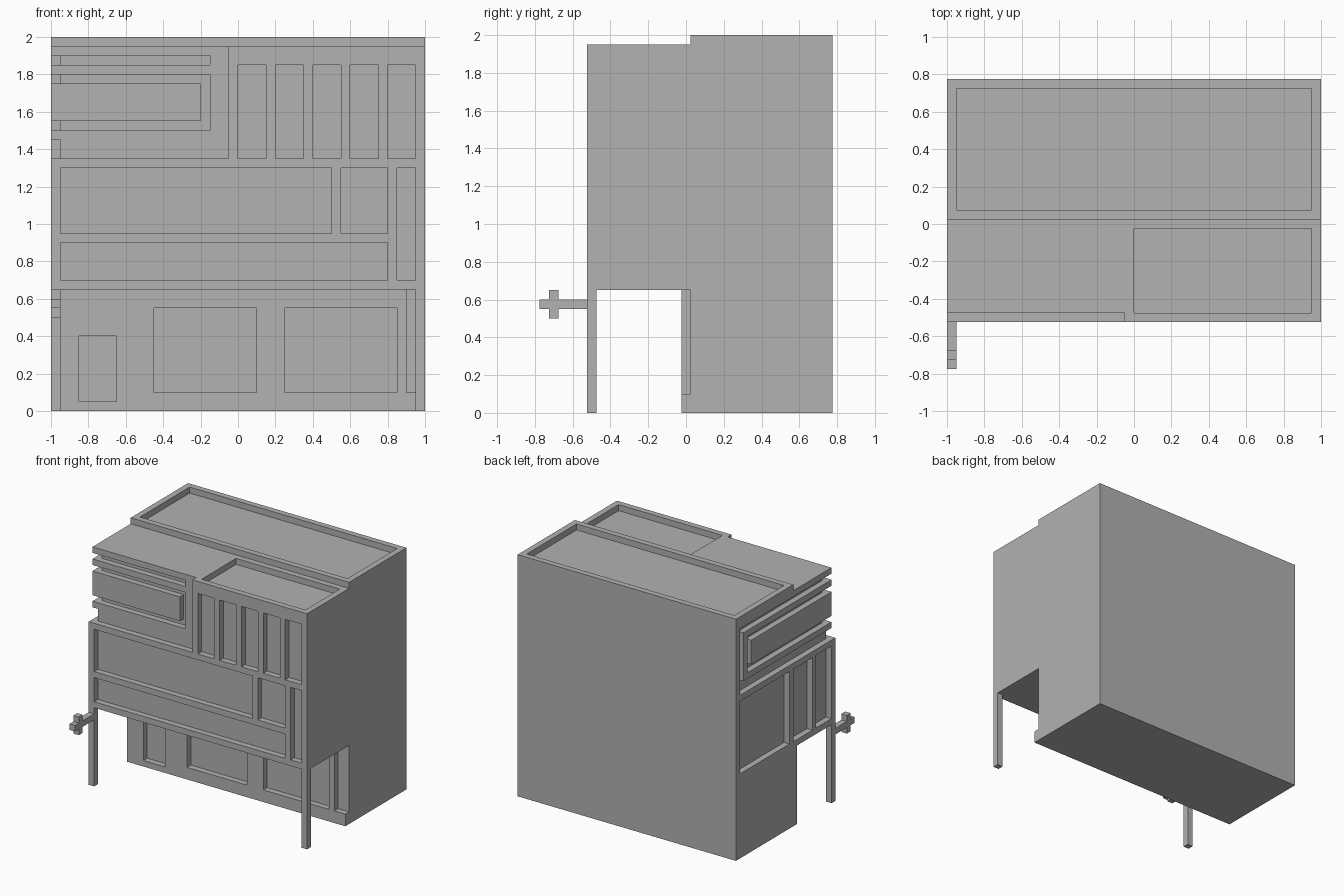
import bpy
import bmesh
from mathutils import Vector

cube = bpy.data.objects.get("Cube")
if cube:
    bpy.data.objects.remove(cube, do_unlink=True)

grey = bpy.data.materials.new("plain grey")
grey.use_nodes = True
tone = (0.445, 0.445, 0.445, 1)
grey.diffuse_color = tone
grey.node_tree.nodes["Principled BSDF"].inputs["Base Color"].default_value = tone

W, FRONT, BACK = 1.0, -0.525, 0.775   # half width, front and back walls
T = 0.05                              # wall thickness and recess depth
OUT = 0.2                             # how far cutters reach past the walls


def prism(name, corners, move):
    """Extrude a closed flat outline along a vector."""
    bm = bmesh.new()
    face = bm.faces.new([bm.verts.new(c) for c in corners])
    top = bmesh.ops.extrude_face_region(bm, geom=[face])["geom"]
    verts = [g for g in top if isinstance(g, bmesh.types.BMVert)]
    bmesh.ops.translate(bm, verts=verts, vec=Vector(move))
    bmesh.ops.recalc_face_normals(bm, faces=bm.faces)
    mesh = bpy.data.meshes.new(name)
    bm.to_mesh(mesh)
    bm.free()
    mesh.materials.append(grey)
    ob = bpy.data.objects.new(name, mesh)
    bpy.context.collection.objects.link(ob)
    return ob


def box(name, x, y, z):
    base = [(x[0], y[0], z[0]), (x[1], y[0], z[0]), (x[1], y[1], z[0]), (x[0], y[1], z[0])]
    return prism(name, base, (0, 0, z[1] - z[0]))


body = box("building_body", (-W, W), (FRONT, BACK), (0, 2))
cutters = []


def cut(x, y, z):
    c = box("cutter", x, y, z)
    c.hide_render = True
    cutters.append(c)
    mod = body.modifiers.new("cut", "BOOLEAN")
    mod.operation, mod.solver, mod.object = "DIFFERENCE", "EXACT", c


def front_window(x, z, wall=FRONT):
    cut(x, (wall - OUT, wall + T), z)


LEFT_OUT, RIGHT_OUT, FRONT_OUT, TOP_OUT = -W - OUT, W + OUT, FRONT - OUT, 2 + OUT
SHOP = -0.025       # ground floor wall
STEP = 0.025        # where the roof steps up
SETBACK = FRONT + T

# Main massing: lower front roof, open arcade, set-back top corner
cut((LEFT_OUT, RIGHT_OUT), (FRONT_OUT, STEP), (1.95, TOP_OUT))
cut((LEFT_OUT, RIGHT_OUT), (FRONT_OUT, SHOP), (-OUT, 0.65))
cut((LEFT_OUT, -T), (FRONT_OUT, SETBACK), (1.35, TOP_OUT))

# Sunken roofs
cut((-0.95, 0.95), (STEP + T, BACK - T), (1.95, TOP_OUT))
cut((0, 0.95), (SETBACK, SHOP), (1.9, TOP_OUT))

# Ground floor door, shop windows and corner window
front_window((-0.85, -0.65), (0.05, 0.4), SHOP)
front_window((-0.45, 0.1), (0.1, 0.55), SHOP)
front_window((0.25, 0.85), (0.1, 0.55), SHOP)
front_window((0.9, RIGHT_OUT), (0.1, 0.65), SHOP)

# Middle floor windows on the front
front_window((-0.95, 0.8), (0.7, 0.9))
front_window((-0.95, 0.5), (0.95, 1.3))
front_window((0.55, 0.8), (0.95, 1.3))
front_window((0.85, 0.95), (0.7, 1.3))

# Row of tall top floor windows
for i in range(5):
    front_window((0.2 * i, 0.2 * i + 0.15), (1.35, 1.85))

# Middle floor windows on the side
for y in ((0.075, 0.725), (-0.225, STEP), (SETBACK, -0.275)):
    cut((LEFT_OUT, -0.95), y, (0.7, 1.3))

# Set-back side wall and grooves of the top corner
cut((LEFT_OUT, -0.95), (FRONT_OUT, BACK - T), (1.35, 1.9))
for z in ((1.85, 1.9), (1.5, 1.8)):
    cut((LEFT_OUT, -0.15), (FRONT_OUT, SETBACK + T), z)

# Bake the cuts
graph = bpy.context.evaluated_depsgraph_get()
graph.update()
carved = bpy.data.meshes.new_from_object(body.evaluated_get(graph))
body.modifiers.clear()
body.data = carved
carved.materials.clear()
carved.materials.append(grey)
carved.polygons.foreach_set("material_index", [0] * len(carved.polygons))
for c in cutters:
    bpy.data.objects.remove(c, do_unlink=True)

# C-shaped frame on the side of the top corner
lo, hi, end = 1.45, 1.85, 0.675
outline = [(SETBACK, lo), (end, lo), (end, hi), (SETBACK, hi),
           (SETBACK, hi - T), (end - T, hi - T), (end - T, lo + T), (SETBACK, lo + T)]
prism("side_window_frame", [(-W, y, z) for y, z in outline], (T, 0, 0))

# L-shaped window band wrapping the top corner
plan = [(-W, SETBACK), (-0.2, SETBACK), (-0.2, SETBACK + T),
        (-W + T, SETBACK + T), (-W + T, 0.575), (-W, 0.575)]
prism("corner_window_band", [(x, y, 1.55) for x, y in plan], (0, 0, 0.2))

# Arcade pillars
for name, x in (("right_pillar", -W), ("left_pillar", W - T)):
    box(name, (x, x + T), (FRONT, SETBACK), (0, 0.65))

# Bracket with a cross-shaped end
box("bracket_arm", (-W, -W + T), (-0.775, FRONT), (0.55, 0.6))
box("bracket_crossbar", (-W, -W + T), (-0.725, -0.675), (0.5, 0.65))
